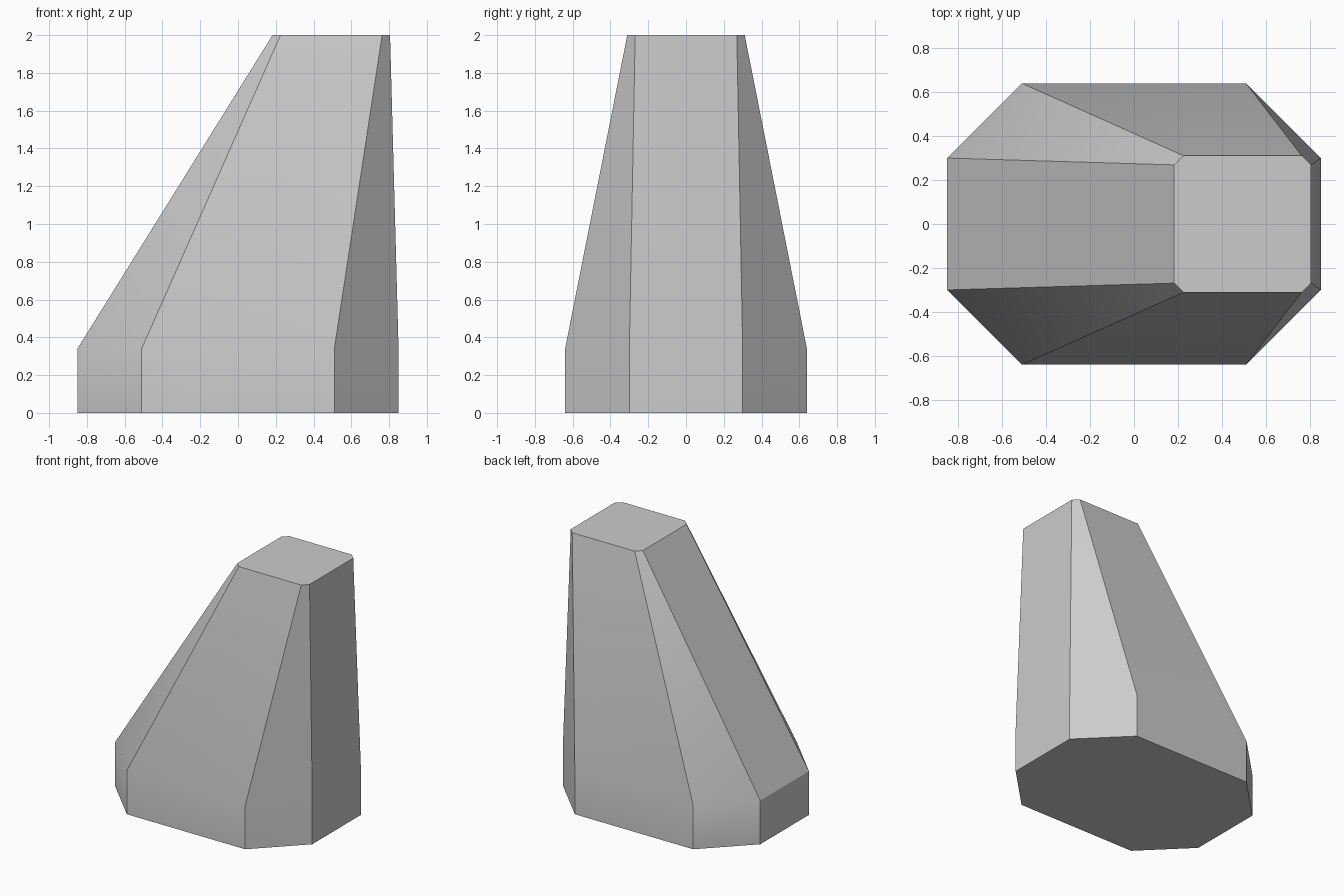
import bpy
import bmesh
import math

cube = bpy.data.objects.get("Cube")
if cube:
    bpy.data.objects.remove(cube, do_unlink=True)

# Plain grey surface
grey = bpy.data.materials.new("light grey")
grey.use_nodes = True
colour = (0.6, 0.6, 0.6, 1)
grey.diffuse_color = colour
grey.node_tree.nodes["Principled BSDF"].inputs["Base Color"].default_value = colour


def chamfered_ring(bm, x0, x1, half_y, cut, z):
    """Rectangle with cut corners, anticlockwise from above."""
    y, c = half_y, cut
    outline = [(x0 + c, -y), (x1 - c, -y), (x1, c - y), (x1, y - c),
               (x1 - c, y), (x0 + c, y), (x0, y - c), (x0, c - y)]
    return [bm.verts.new((px, py, z)) for px, py in outline]


# Leaning tower: straight plinth, then a taper to a small offset top
bm = bmesh.new()
rings = [
    chamfered_ring(bm, -0.85, 0.85, 0.64, 0.34, 0),
    chamfered_ring(bm, -0.85, 0.85, 0.64, 0.34, 0.34),
    chamfered_ring(bm, 0.183, 0.805, 0.311, 0.042, 2),
]
for low, high in zip(rings, rings[1:]):
    for i in range(len(low)):
        j = (i + 1) % len(low)
        bm.faces.new((low[i], low[j], high[j], high[i]))
bm.faces.new(rings[0][::-1])
bm.faces.new(rings[-1])

mesh = bpy.data.meshes.new("tapered_block")
bm.to_mesh(mesh)
bm.free()
mesh.materials.append(grey)
block = bpy.data.objects.new("tapered_block", mesh)
bpy.context.collection.objects.link(block)

# Smooth the gentle bends, keep the corners crisp
bpy.ops.object.select_all(action="DESELECT")
block.select_set(True)
bpy.context.view_layer.objects.active = block
bpy.ops.object.shade_smooth_by_angle(angle=math.radians(30))
